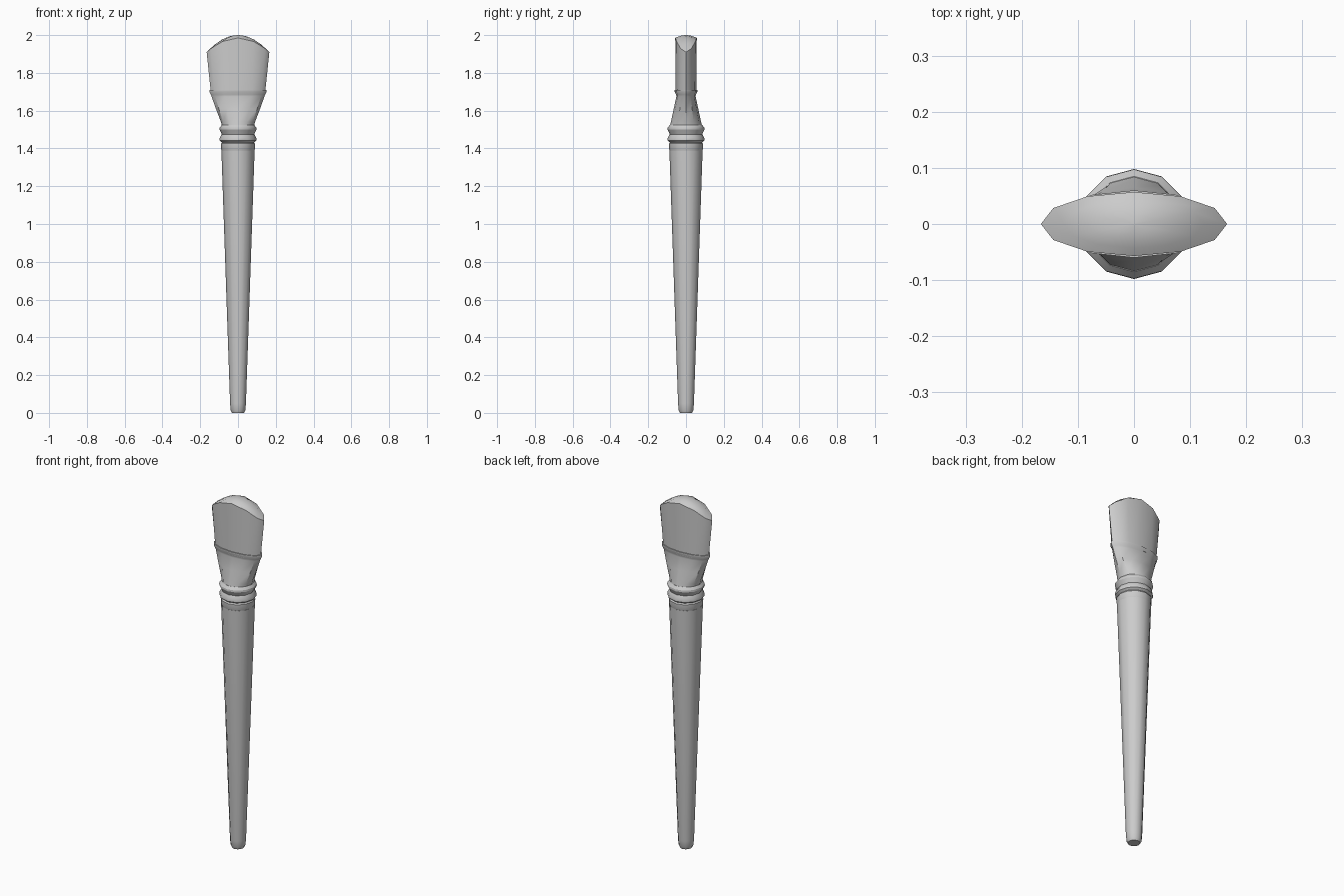
import bpy, bmesh, math

if "Cube" in bpy.data.objects:
    bpy.data.objects.remove(bpy.data.objects["Cube"])

SIDES = 12

grey = bpy.data.materials.new("soft grey")
grey.use_nodes = True
grey.diffuse_color = (0.6, 0.6, 0.6, 1)
grey.node_tree.nodes["Principled BSDF"].inputs["Base Color"].default_value = grey.diffuse_color


def loft(name, sections, start_cap=True, end_cap=True, angle=35):
    """Skin elliptical sections given as (half width, half depth, height or height rule)."""
    bm = bmesh.new()
    rings = []
    for rx, ry, z in sections:
        ring = []
        for i in range(SIDES):
            a = 2 * math.pi * i / SIDES
            c, s = math.cos(a), math.sin(a)
            ring.append(bm.verts.new((rx * c, ry * s, z(c) if callable(z) else z)))
        rings.append(ring)
    for low, high in zip(rings, rings[1:]):
        for i in range(SIDES):
            j = (i + 1) % SIDES
            bm.faces.new((low[i], low[j], high[j], high[i]))
    if start_cap:
        bm.faces.new(rings[0][::-1])
    if end_cap:
        bm.faces.new(rings[-1])
    mesh = bpy.data.meshes.new(name)
    bm.to_mesh(mesh)
    bm.free()
    obj = bpy.data.objects.new(name, mesh)
    bpy.context.collection.objects.link(obj)
    mesh.materials.append(grey)
    bpy.ops.object.select_all(action="DESELECT")
    obj.select_set(True)
    bpy.context.view_layer.objects.active = obj
    bpy.ops.object.shade_smooth_by_angle(angle=math.radians(angle))
    return obj


def turned(profile):
    return [(r, r, z) for r, z in profile]


# Tapered handle with a softened foot
loft("handle", turned([(0.032, 0), (0.039, 0.015), (0.042, 0.05), (0.088, 1.39)]))

# Collar with two raised beads
loft("collar", turned([(0.085, 1.385), (0.089, 1.395), (0.09, 1.425), (0.085, 1.432),
                       (0.097, 1.442), (0.097, 1.455), (0.086, 1.475),
                       (0.098, 1.5), (0.097, 1.51), (0.085, 1.525)]), angle=30)

# Ferrule flattening from round to a wide oval lip
loft("ferrule", [(0.085, 0.085, 1.52), (0.09, 0.08, 1.54), (0.117, 0.065, 1.61),
                 (0.14, 0.051, 1.675), (0.144, 0.052, 1.685),
                 (0.151, 0.06, 1.7), (0.151, 0.06, 1.71)])


# Bristle tuft with an arched, domed tip
def arch(scale, crown, drop):
    return lambda c: crown - drop * (scale * c) ** 2


tuft = [(0.143, 0.055, 1.69), (0.166, 0.057, arch(1, 1.985, 0.075))]
for k in (0.75, 0.5, 0.25, 0.02):
    tuft.append((0.166 * k, 0.057 * k, arch(k, 2 - 0.015 * k * k, 0.075)))
loft("bristles", tuft)
